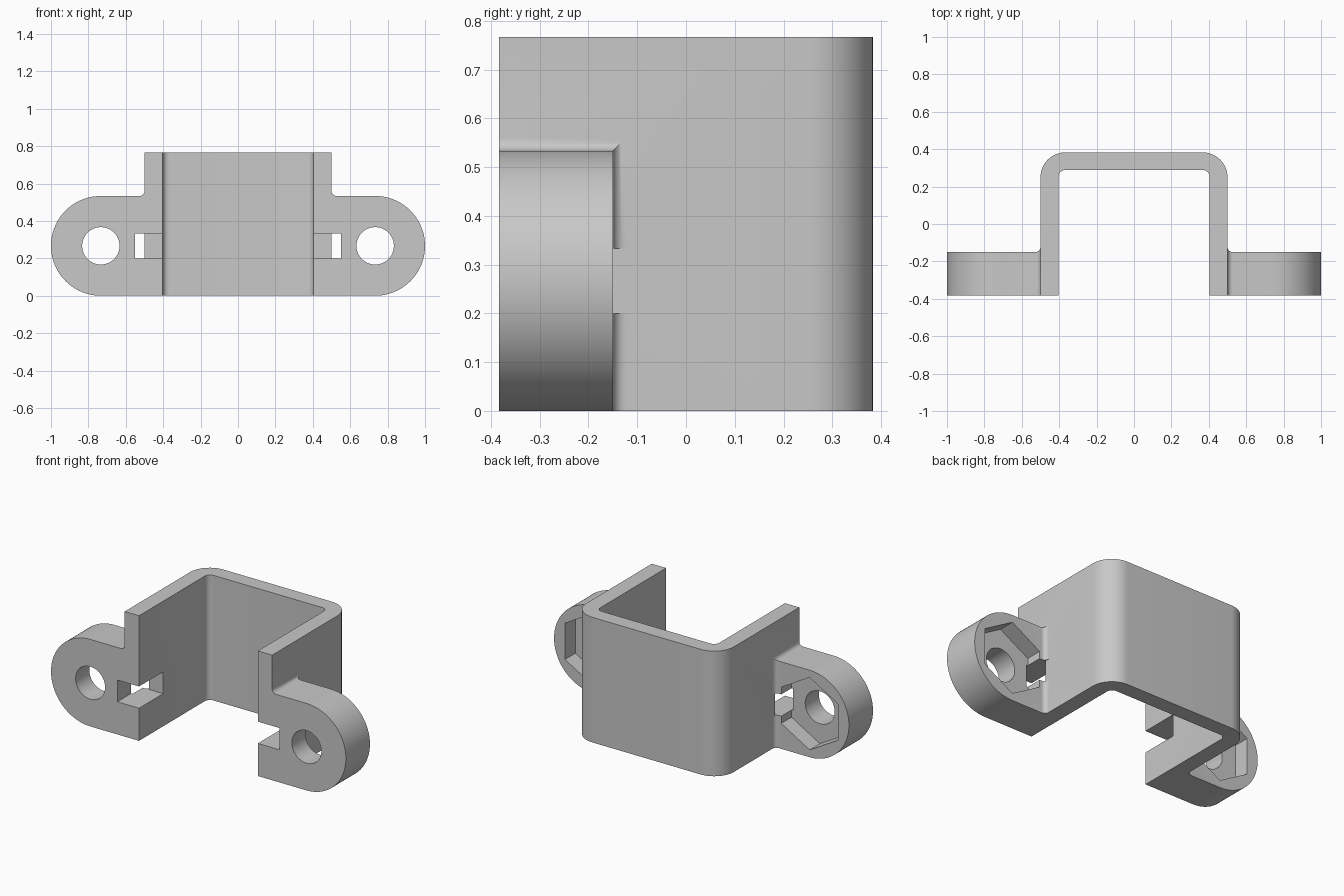
import bpy, bmesh
from math import sin, cos, pi

if "Cube" in bpy.data.objects:
    bpy.data.objects.remove(bpy.data.objects["Cube"])

HALF_Y, HEIGHT = 0.383, 0.767
EAR_BACK, EAR_R, EAR_X = -0.15, 0.2667, 0.7333
ARM_OUT, ARM_IN, WALL_Y = 0.5, 0.403, 0.289
FILLET = 0.027

grey = bpy.data.materials.new("grey_plastic")
grey.use_nodes = True
grey.diffuse_color = (0.58, 0.58, 0.58, 1)
grey.node_tree.nodes["Principled BSDF"].inputs["Base Color"].default_value = grey.diffuse_color


def arc(cx, cy, r, start, end, n):
    return [(cx + r * cos(start + (end - start) * i / n),
             cy + r * sin(start + (end - start) * i / n)) for i in range(n + 1)]


def loft(name, rings):
    """Closed solid through rings of equal length."""
    bm = bmesh.new()
    rows = [[bm.verts.new(p) for p in ring] for ring in rings]
    n = len(rows[0])
    for a, b in zip(rows, rows[1:]):
        for i in range(n):
            j = (i + 1) % n
            bm.faces.new((a[i], a[j], b[j], b[i]))
    bm.faces.new(rows[0])
    bm.faces.new(rows[-1])
    bmesh.ops.recalc_face_normals(bm, faces=bm.faces)
    mesh = bpy.data.meshes.new(name)
    bm.to_mesh(mesh)
    bm.free()
    mesh.materials.append(grey)
    obj = bpy.data.objects.new(name, mesh)
    bpy.context.collection.objects.link(obj)
    return obj


def along_y(name, outline, y0, y1):
    return loft(name, [[(x, y, z) for x, z in outline] for y in (y0, y1)])


def box(name, x0, x1, y0, y1, z0, z1):
    return along_y(name, [(x0, z0), (x1, z0), (x1, z1), (x0, z1)], y0, y1)


def combine(target, tool, operation):
    mod = target.modifiers.new(operation, "BOOLEAN")
    mod.operation, mod.solver, mod.object = operation, "EXACT", tool
    bpy.context.view_layer.update()
    graph = bpy.context.evaluated_depsgraph_get()
    mesh = bpy.data.meshes.new_from_object(target.evaluated_get(graph))
    target.modifiers.clear()
    target.data = mesh
    bpy.data.objects.remove(tool)


# U-shaped channel, open at the front
outer, inner = 0.133, 0.035
right_half = [(ARM_IN, -HALF_Y), (ARM_OUT, -HALF_Y)]
right_half += arc(ARM_OUT - outer, HALF_Y - outer, outer, 0, pi / 2, 16)
inside = arc(ARM_IN - inner, WALL_Y - inner, inner, pi / 2, 0, 8)
left_half = [(-x, y) for x, y in reversed(right_half)]
profile = right_half + left_half + [(-x, y) for x, y in reversed(inside)] + inside
bracket = loft("mounting_bracket", [[(x, y, z) for x, y in profile] for z in (0, HEIGHT)])

for side in (1, -1):
    # Rounded screw ear
    outline = [(0.45, 0)] + arc(EAR_X, EAR_R, EAR_R, -pi / 2, pi / 2, 48) + [(0.45, 2 * EAR_R)]
    ear = along_y("ear", [(side * x, z) for x, z in outline], -HALF_Y, EAR_BACK)
    combine(bracket, ear, "UNION")

    # Mitred fillet over the ear top and down its back
    e, top = 0.01, 2 * EAR_R
    section = [(-e, -e), (FILLET, -e)] + arc(FILLET, FILLET, FILLET, -pi / 2, -pi, 8) + [(-e, FILLET)]
    fillet = loft("fillet", [
        [(side * (ARM_OUT + u), -HALF_Y, top + v) for u, v in section],
        [(side * (ARM_OUT + u), EAR_BACK + v, top + v) for u, v in section],
        [(side * (ARM_OUT + u), EAR_BACK + v, 0) for u, v in section]])
    combine(bracket, fillet, "UNION")

    # Screw hole and hexagonal nut pocket
    hole = along_y("hole", arc(side * EAR_X, EAR_R, 0.1, 0, 2 * pi, 48)[:-1], -0.5, 0)
    combine(bracket, hole, "DIFFERENCE")
    pocket = along_y("pocket", arc(side * EAR_X, EAR_R, 0.222, pi / 6, 13 * pi / 6, 6)[:-1], -0.25, -0.1)
    combine(bracket, pocket, "DIFFERENCE")

    # Cable-tie slot through the arm and the ear
    for x0, x1, y1 in ((0.3, 0.55, EAR_BACK), (ARM_OUT, 0.55, -0.1)):
        slot = box("slot", side * x0, side * x1, -0.5, y1, 0.2, 0.3333)
        combine(bracket, slot, "DIFFERENCE")

# Smooth curved walls, keep crisp edges
bpy.ops.object.select_all(action="DESELECT")
bracket.select_set(True)
bpy.context.view_layer.objects.active = bracket
bpy.ops.object.shade_smooth_by_angle(angle=pi / 6)
